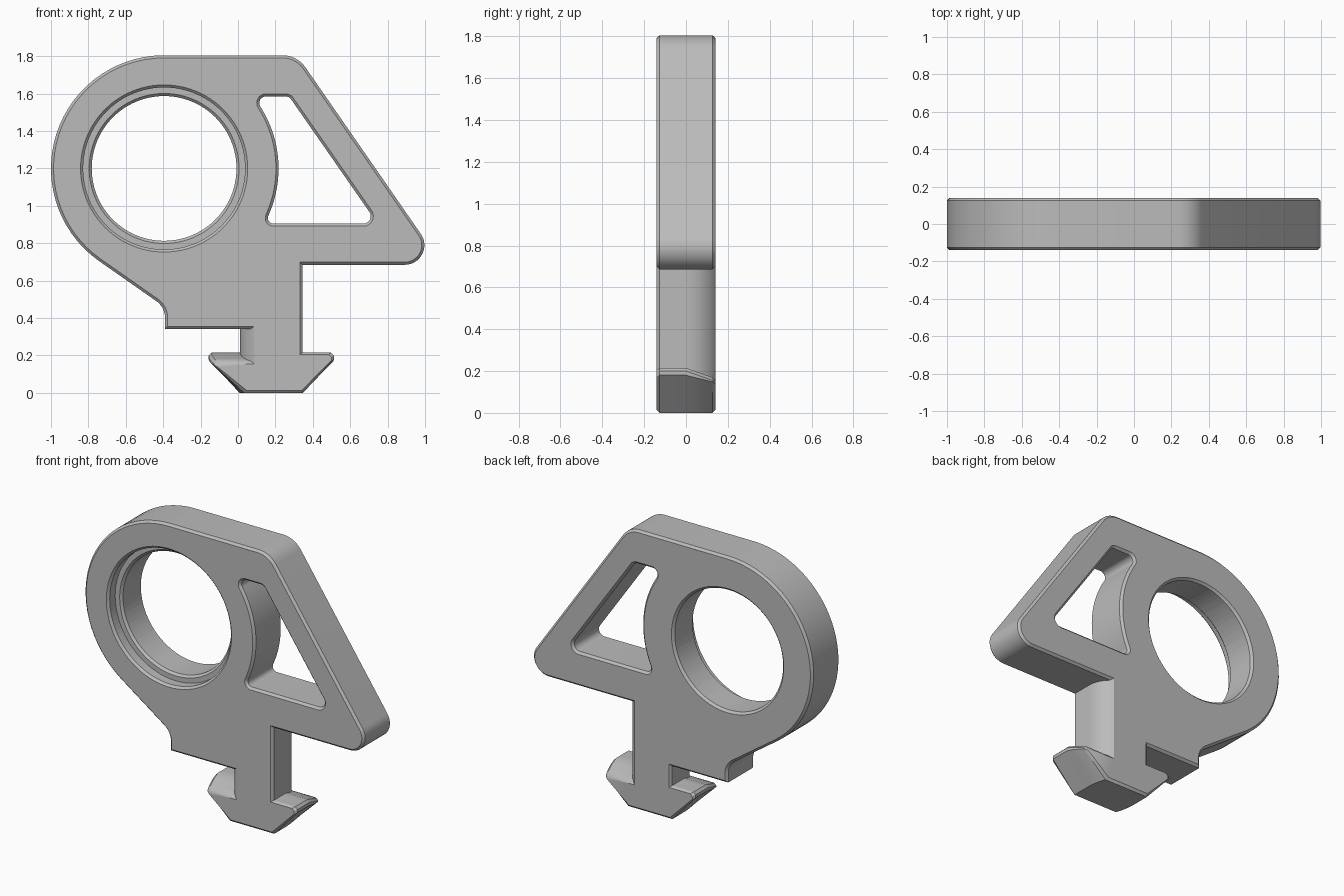
import bpy, bmesh
from math import sin, cos, tan, pi, radians, sqrt, ceil
from mathutils import Vector, Matrix

cube = bpy.data.objects.get("Cube")
if cube:
    bpy.data.objects.remove(cube)

HALF = 0.14       # half thickness of the plate
CH = 0.014        # chamfer size
RING = Vector((-0.395, 1.2))
NECK_X = 0.178    # axis of the twist-lock foot

grey = bpy.data.materials.new("grey_plastic")
grey.use_nodes = True
colour = (0.5, 0.5, 0.5, 1)
grey.diffuse_color = colour
grey.node_tree.nodes["Principled BSDF"].inputs["Base Color"].default_value = colour


def add_object(name, mesh):
    ob = bpy.data.objects.new(name, mesh)
    bpy.context.collection.objects.link(ob)
    return ob


def finish(ob):
    """Merge seams, fix normals, colour and shade."""
    bm = bmesh.new()
    bm.from_mesh(ob.data)
    bmesh.ops.remove_doubles(bm, verts=bm.verts, dist=1e-4)
    bmesh.ops.recalc_face_normals(bm, faces=bm.faces)
    bm.to_mesh(ob.data)
    bm.free()
    ob.data.materials.clear()
    ob.data.materials.append(grey)
    bpy.ops.object.select_all(action='DESELECT')
    ob.select_set(True)
    bpy.context.view_layer.objects.active = ob
    bpy.ops.object.shade_smooth_by_angle(angle=radians(30))


def fillet(corners):
    """Round every (x, z, radius) corner of a closed outline."""
    out = []
    n = len(corners)
    for i, (x, z, r) in enumerate(corners):
        p = Vector((x, z))
        if r == 0:
            out.append(p)
            continue
        a = (Vector(corners[i - 1][:2]) - p).normalized()
        b = (Vector(corners[(i + 1) % n][:2]) - p).normalized()
        inner = a.angle(b)
        centre = p + (a + b).normalized() * r / sin(inner / 2)
        start = p + a * r / tan(inner / 2) - centre
        turn = pi - inner
        if a.x * b.y - a.y * b.x > 0:
            turn = -turn
        steps = max(4, ceil(abs(turn) / radians(5)))
        for k in range(steps + 1):
            out.append(centre + Matrix.Rotation(turn * k / steps, 2) @ start)
    return out


def loft(name, rings):
    """Skin a list of equal-length point rings and cap both ends."""
    bm = bmesh.new()
    loops = [[bm.verts.new(p) for p in ring] for ring in rings]
    n = len(loops[0])
    for lo, hi in zip(loops, loops[1:]):
        for i in range(n):
            j = (i + 1) % n
            bm.faces.new((lo[i], lo[j], hi[j], hi[i]))
    bm.faces.new(loops[0])
    bm.faces.new(loops[-1])
    bmesh.ops.recalc_face_normals(bm, faces=bm.faces)
    mesh = bpy.data.meshes.new(name)
    bm.to_mesh(mesh)
    bm.free()
    return add_object(name, mesh)


def evaluated_mesh(ob):
    deps = bpy.context.evaluated_depsgraph_get()
    return bpy.data.meshes.new_from_object(ob.evaluated_get(deps))


# Main plate outline: round end, lower block and pointed arm
outline = fillet([
    (-2.315, 1.805, 0.605), (-0.39, 0.458, 0.11), (-0.39, 0.342, 0),
    (0.11, 0.342, 0), (0.11, 0.685, 0), (1.092, 0.685, 0.105),
    (0.316, 1.805, 0.15)])

# Window between the ring and the arm, with one side following the ring
side = []
for k in range(17):
    t = radians(32 - 55.5 * k / 16)
    side.append((RING.x + 0.612 * cos(t), RING.y + 0.612 * sin(t), 0))
window = fillet([(0.086, 1.585, 0.035)] + side +
                [(0.144, 0.905, 0.03), (0.746, 0.905, 0.04), (0.273, 1.585, 0.035)])

# Fill, extrude and chamfer the plate
curve = bpy.data.curves.new("plate_curve", 'CURVE')
curve.dimensions = '2D'
curve.fill_mode = 'BOTH'
curve.extrude = HALF - CH
curve.bevel_depth = CH
curve.bevel_resolution = 0
curve.offset = -CH
for pts in (outline, window):
    spline = curve.splines.new('POLY')
    spline.points.add(len(pts) - 1)
    for sp, p in zip(spline.points, pts):
        sp.co = (p.x, p.y, 0, 1)
    spline.use_cyclic_u = True
curve_ob = add_object("plate_curve", curve)
plate_mesh = evaluated_mesh(curve_ob)
plate_mesh.transform(Matrix.Rotation(pi / 2, 4, 'X'))
bpy.data.objects.remove(curve_ob)
plate = add_object("plate", plate_mesh)
finish(plate)

# Stepped round hole, wider at the front
steps = [(0.455, -0.148), (0.433, -0.126), (0.433, -0.07), (0.401, -0.07),
         (0.387, -0.056), (0.387, 0.126), (0.409, 0.148)]
SEG = 96
cutter = loft("hole_cutter", [
    [(RING.x + r * cos(2 * pi * i / SEG), y, RING.y + r * sin(2 * pi * i / SEG))
     for i in range(SEG)] for r, y in steps])
cutter.hide_render = True
mod = plate.modifiers.new("hole", 'BOOLEAN')
mod.operation = 'DIFFERENCE'
mod.solver = 'EXACT'
mod.object = cutter
cut_mesh = evaluated_mesh(plate)
plate.modifiers.clear()
plate.data = cut_mesh
bpy.data.objects.remove(cutter)
finish(plate)

# Neck: square on two opposite corners, rounded on the other two
R = 0.167
half_neck = [(R - CH, -HALF), (R, -HALF + CH)]
for k in range(13):
    y = HALF * sin(pi / 2 * k / 12)
    half_neck.append((sqrt(R * R - y * y), y))
section = half_neck + [(-x, -y) for x, y in half_neck]
neck = loft("neck", [[(NECK_X + x, y, z) for x, y in section] for z in (0.08, 0.75)])
finish(neck)


# Foot: two hooks, each with a ramped and rounded leading half
def hook(y):
    s = max(0, y) / HALF
    c = CH if abs(y) == HALF else 0
    top = 0.215 - 0.05 * s - c * 0.7
    tip = 0.335 - 0.035 * s * s - c
    return [(tip - 0.015, top), (tip, top - 0.015),
            (tip, 0.18 - 0.035 * s - c * 0.5), (0.17 - 0.03 * s * s - c * 0.5, c)]


rings = []
for y in (-HALF, CH - HALF, -0.09, -0.045, 0, 0.045, 0.09, HALF - CH, HALF):
    right = [(NECK_X + x, y, z) for x, z in hook(y)]
    left = [(NECK_X - x, y, z) for x, z in reversed(hook(-y))]
    mid = [(NECK_X + dx, y, h[2]) for dx, h in ((-0.08, left[-1]), (0.08, right[0]))]
    rings.append(right + left + mid)
foot = loft("foot", rings)
finish(foot)
